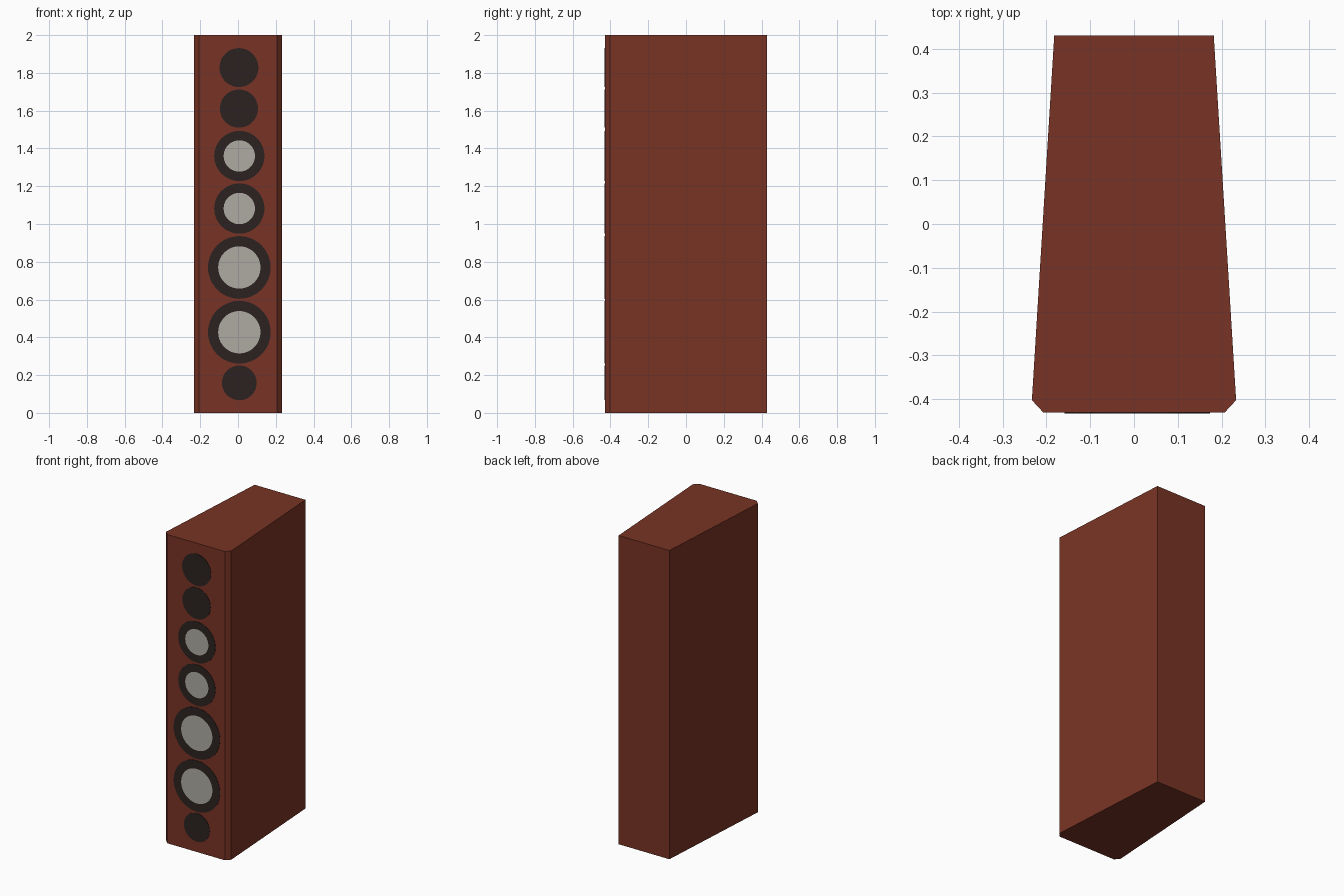
import bpy, bmesh, math

if "Cube" in bpy.data.objects:
    bpy.data.objects.remove(bpy.data.objects["Cube"])

def material(name, rgb):
    m = bpy.data.materials.new(name)
    m.diffuse_color = (*rgb, 1)
    m.use_nodes = True
    m.node_tree.nodes["Principled BSDF"].inputs["Base Color"].default_value = m.diffuse_color
    return m

wood = material("red_brown_wood", (0.19, 0.034, 0.018))
rubber = material("dark_rubber", (0.025, 0.016, 0.015))
metal = material("pale_grey_cone", (0.43, 0.41, 0.37))

def finish(bm, name, *mats):
    bmesh.ops.recalc_face_normals(bm, faces=bm.faces)
    me = bpy.data.meshes.new(name)
    bm.to_mesh(me)
    bm.free()
    for m in mats:
        me.materials.append(m)
    ob = bpy.data.objects.new(name, me)
    bpy.context.collection.objects.link(ob)
    return ob

# Cabinet: tapered plan with chamfered front corners, extruded up
half = [(0.207, -0.43), (0.233, -0.402), (0.182, 0.43)]
plan = half + [(-x, y) for x, y in reversed(half)]
bm = bmesh.new()
base = bm.faces.new([bm.verts.new((x, y, 0)) for x, y in plan])
top = bmesh.ops.extrude_face_region(bm, geom=[base])
verts = [g for g in top["geom"] if isinstance(g, bmesh.types.BMVert)]
bmesh.ops.translate(bm, verts=verts, vec=(0, 0, 2))
finish(bm, "cabinet", wood)

# Driver plate: thin disc, with an inner cone area when inner > 0
def driver(name, x, z, outer, inner=0, n=48):
    bm = bmesh.new()
    def loop(r, y):
        return [bm.verts.new((x + r * math.cos(a), y, z + r * math.sin(a)))
                for a in (2 * math.pi * i / n for i in range(n))]
    def bridge(a, b):
        for i in range(n):
            j = (i + 1) % n
            bm.faces.new((a[i], a[j], b[j], b[i]))
    back, front = loop(outer, -0.43), loop(outer, -0.432)
    bridge(back, front)
    if inner:
        rim = loop(inner, -0.432)
        bridge(front, rim)
        bm.faces.new(rim).material_index = 1
    else:
        bm.faces.new(front)
    bm.faces.new(list(reversed(back)))
    finish(bm, name, rubber, metal)

# Tweeters, midranges, woofers and bass port, top to bottom
driver("upper_tweeter", 0.005, 1.828, 0.103)
driver("lower_tweeter", 0.005, 1.611, 0.101)
driver("upper_midrange", 0.007, 1.36, 0.133, 0.083)
driver("lower_midrange", 0.007, 1.082, 0.133, 0.083)
driver("upper_woofer", 0.007, 0.77, 0.166, 0.112)
driver("lower_woofer", 0.007, 0.427, 0.166, 0.112)
driver("bass_port", 0.007, 0.159, 0.092)
